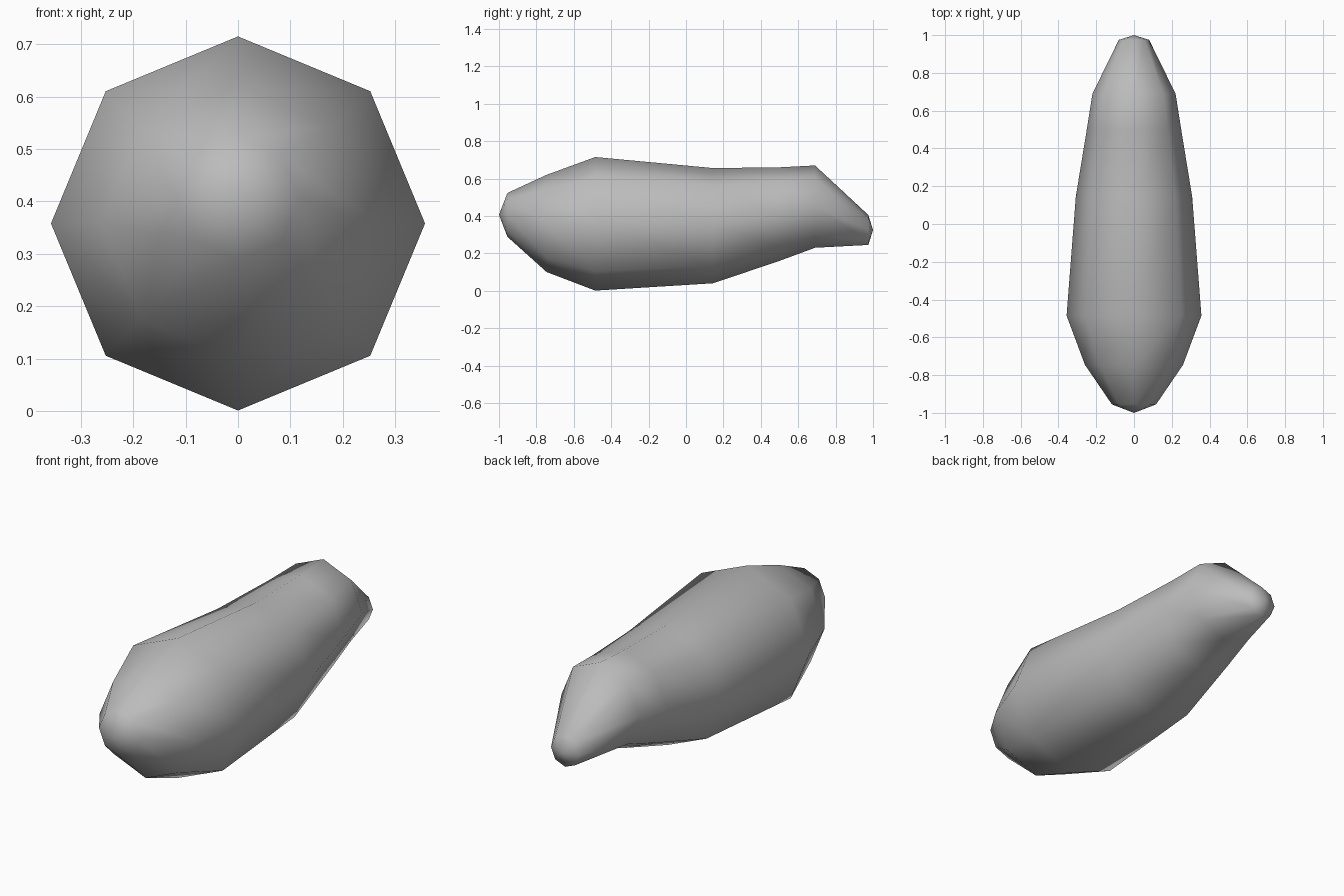
import bpy, bmesh, math

cube = bpy.data.objects.get("Cube")
if cube:
    bpy.data.objects.remove(cube, do_unlink=True)

SIDES = 8
# Rings along the body: (y, centre z, radius)
RINGS = [
    (-0.955, 0.406, 0.117),
    (-0.745, 0.36, 0.26),
    (-0.485, 0.358, 0.357),
    (0.145, 0.348, 0.308),
    (0.5, 0.41, 0.25),
    (0.69, 0.45, 0.22),
    (0.975, 0.325, 0.08),
]
FRONT_TIP = (0, -1.0, 0.406)
BACK_TIP = (0, 1.0, 0.325)

# Grey skin
grey = bpy.data.materials.new("plain grey")
grey.use_nodes = True
colour = (0.5, 0.5, 0.5, 1)
grey.diffuse_color = colour
grey.node_tree.nodes["Principled BSDF"].inputs["Base Color"].default_value = colour

# Body: octagonal rings joined lengthwise, closed by a fan at each tip
bm = bmesh.new()
loops = []
for y, z, r in RINGS:
    angles = [2 * math.pi * i / SIDES for i in range(SIDES)]
    loops.append([bm.verts.new((r * math.sin(a), y, z + r * math.cos(a))) for a in angles])
front = bm.verts.new(FRONT_TIP)
back = bm.verts.new(BACK_TIP)
for i in range(SIDES):
    j = (i + 1) % SIDES
    for a, b in zip(loops, loops[1:]):
        bm.faces.new((a[i], a[j], b[j], b[i]))
    bm.faces.new((front, loops[0][j], loops[0][i]))
    bm.faces.new((back, loops[-1][i], loops[-1][j]))
bmesh.ops.recalc_face_normals(bm, faces=bm.faces)
for face in bm.faces:
    face.smooth = True
mesh = bpy.data.meshes.new("body")
bm.to_mesh(mesh)
bm.free()
mesh.materials.append(grey)
body = bpy.data.objects.new("body", mesh)
bpy.context.collection.objects.link(body)
